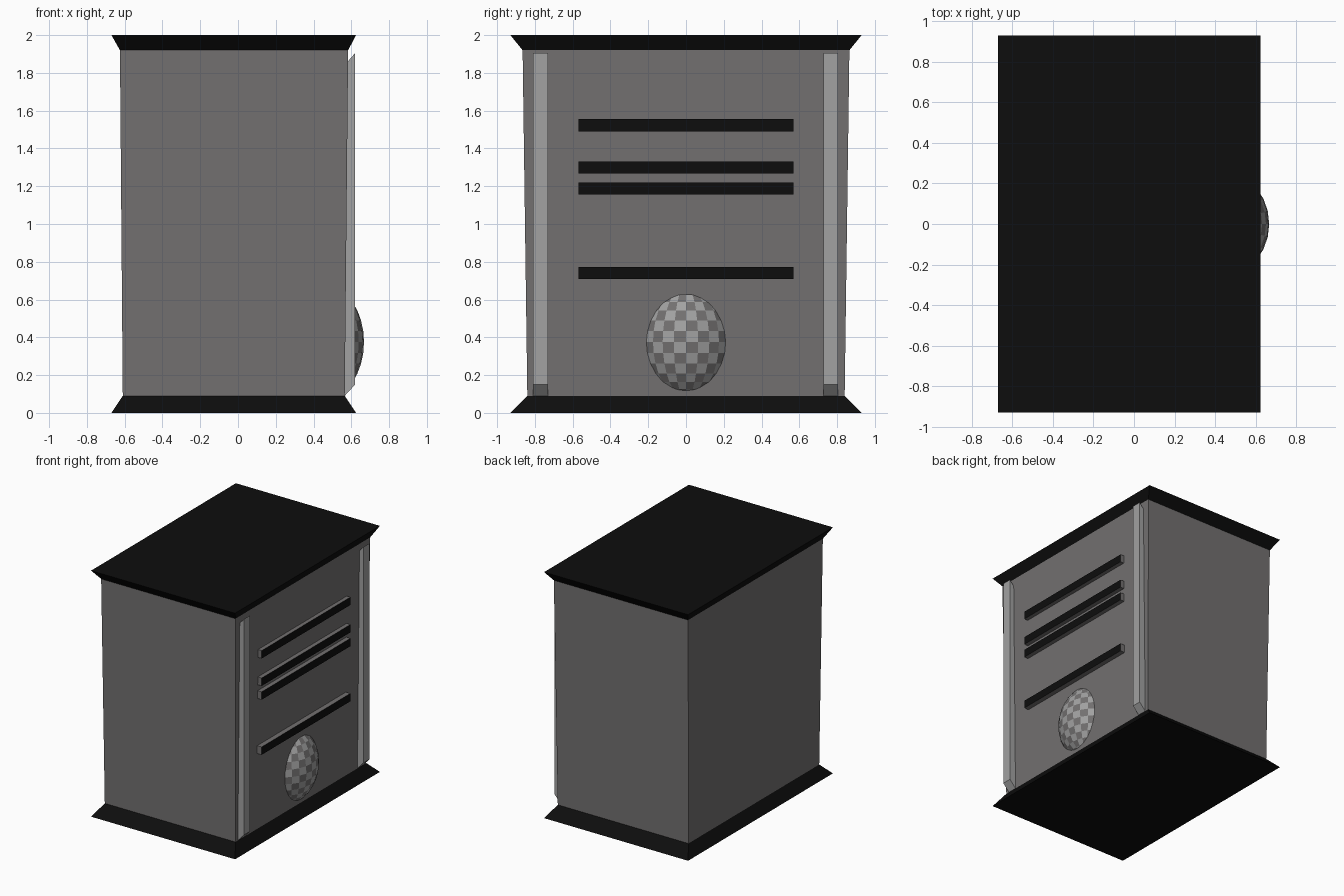
import bpy, bmesh
from math import pi, sin, cos

if "Cube" in bpy.data.objects:
    bpy.data.objects.remove(bpy.data.objects["Cube"])


def material(name, r, g, b):
    m = bpy.data.materials.new(name)
    m.diffuse_color = (r, g, b, 1)
    m.use_nodes = True
    m.node_tree.nodes["Principled BSDF"].inputs["Base Color"].default_value = m.diffuse_color
    return m


DARK = material("dark_grey", 0.17, 0.163, 0.163)
LIGHT = material("light_grey", 0.36, 0.36, 0.36)
BLACK = material("black", 0.004, 0.004, 0.004)


def make(name, verts, faces, mats, pick=None):
    me = bpy.data.meshes.new(name)
    me.from_pydata(verts, [], faces)
    for m in mats:
        me.materials.append(m)
    if pick:
        for i, p in enumerate(me.polygons):
            p.material_index = pick(i)
    ob = bpy.data.objects.new(name, me)
    bpy.context.collection.objects.link(ob)
    return ob


def frustum(name, low, high, mat, bottom=False, top=False):
    """Tapered box between two rectangles (x0, x1, half_y, z)."""
    verts = []
    for x0, x1, y, z in (low, high):
        verts += [(x0, -y, z), (x1, -y, z), (x1, y, z), (x0, y, z)]
    faces = [(i, (i + 1) % 4, (i + 1) % 4 + 4, i + 4) for i in range(4)]
    if bottom:
        faces.append((3, 2, 1, 0))
    if top:
        faces.append((4, 5, 6, 7))
    return make(name, verts, faces, [mat])


def extrude_y(name, profile, y0, y1, mats, pick=None):
    """Extrude an (x, z) outline, anticlockwise seen from -y."""
    n = len(profile)
    verts = [(x, y, z) for y in (y0, y1) for x, z in profile]
    faces = [(i, i + n, (i + 1) % n + n, (i + 1) % n) for i in range(n)]
    faces += [tuple(range(n)), tuple(reversed(range(n, 2 * n)))]
    ob = make(name, verts, faces, mats, pick)
    bm = bmesh.new()
    bm.from_mesh(ob.data)
    bmesh.ops.recalc_face_normals(bm, faces=bm.faces)
    bm.to_mesh(ob.data)
    bm.free()
    return ob


# Cabinet body with flared base and roof
foot = (-0.67, 0.625, 0.93, 0.0)
body_low = (-0.61, 0.565, 0.84, 0.09)
body_high = (-0.625, 0.583, 0.865, 1.92)
roof = (-0.67, 0.625, 0.93, 2.0)
frustum("base_plinth", foot, body_low, BLACK, bottom=True)
frustum("cabinet_body", body_low, body_high, DARK)
frustum("roof_cap", body_high, roof, BLACK, top=True)

# Upright corner strips with slanted ends
strip = [(0.565, 0.09), (0.62, 0.15), (0.62, 1.905), (0.581, 1.86)]
for side, y in (("front", -0.77), ("back", 0.767)):
    extrude_y(side + "_corner_strip", strip, y - 0.039, y + 0.039, [LIGHT])

# Horizontal bars: grey with a black outer face
for k, z in enumerate((0.74, 1.188, 1.30, 1.523)):
    h = 0.032
    bar = [(0.56, z - h), (0.612, z - h), (0.612, z + h), (0.56, z + h)]
    extrude_y("bar_%d" % (k + 1), bar, -0.57, 0.57, [DARK, BLACK],
              lambda i: 1 if i == 1 else 0)

# Chequered dome: outer half of a stretched ball, sunk into the side
SEG, RINGS = 12, 16
cx, cz, rx, ry, rz = 0.46, 0.375, 0.207, 0.247, 0.30
verts = []
for r in range(RINGS + 1):
    lat = -pi / 2 + pi * r / RINGS
    for s in range(SEG + 1):
        lon = -pi / 2 + pi * s / SEG
        verts.append((cx + rx * cos(lat) * cos(lon),
                      ry * cos(lat) * sin(lon), cz + rz * sin(lat)))
faces = []
for r in range(RINGS):
    for s in range(SEG):
        a = r * (SEG + 1) + s
        faces.append((a, a + 1, a + SEG + 2, a + SEG + 1))
dome = make("chequered_dome", verts, faces, [LIGHT, DARK],
            lambda i: (i // SEG + i % SEG) % 2)
# Weld the poles and trim the part buried inside the cabinet
bm = bmesh.new()
bm.from_mesh(dome.data)
bmesh.ops.remove_doubles(bm, verts=bm.verts, dist=0.0005)
bmesh.ops.bisect_plane(bm, geom=bm.verts[:] + bm.edges[:] + bm.faces[:],
                       plane_co=(0.563, 0, 0), plane_no=(1, 0, 0),
                       clear_inner=True)
bm.to_mesh(dome.data)
bm.free()
